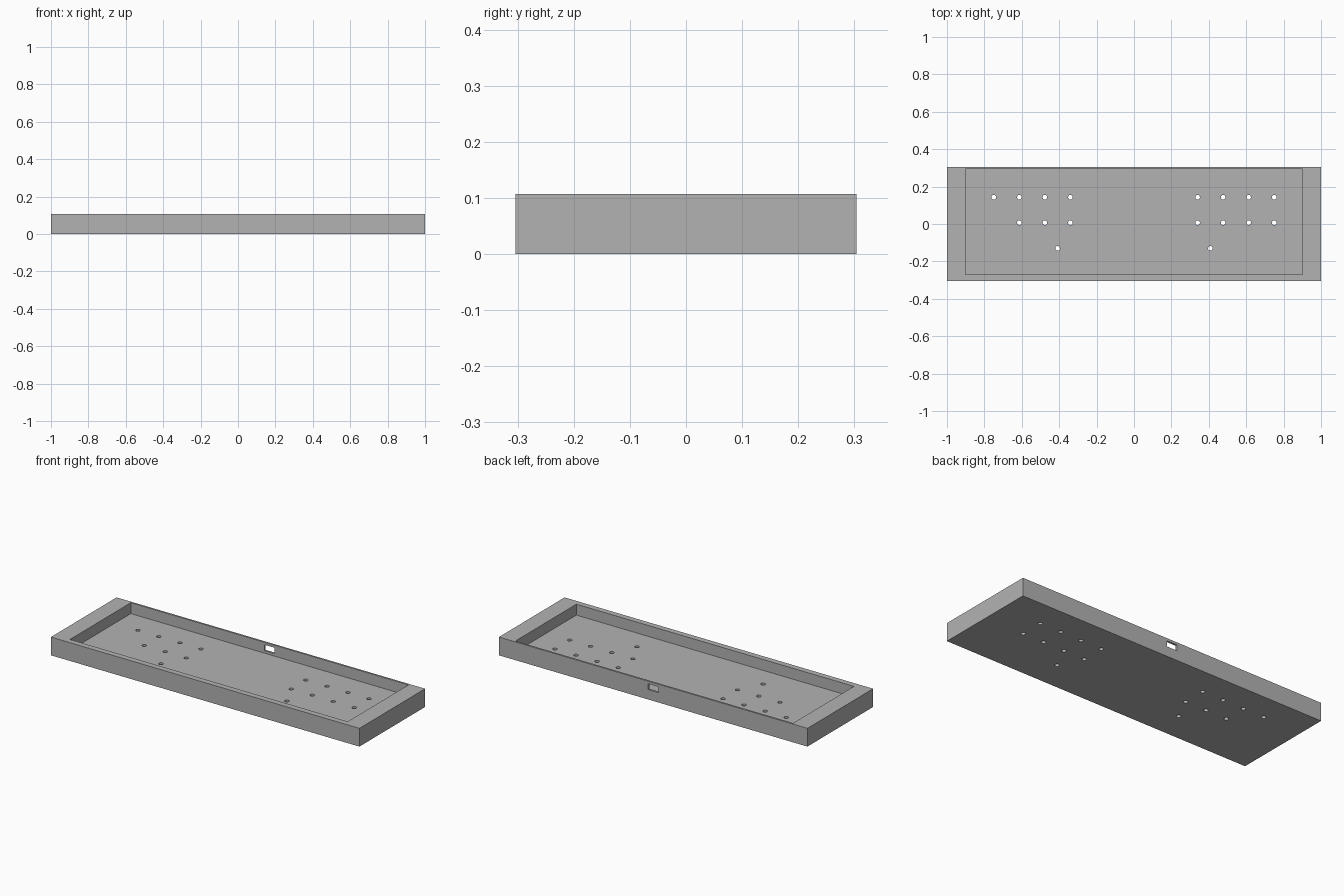
import bpy
import bmesh
from mathutils import Matrix, Vector

if "Cube" in bpy.data.objects:
    bpy.data.objects.remove(bpy.data.objects["Cube"], do_unlink=True)

# Overall sizes
HALF_X, HALF_Y, HEIGHT, FLOOR = 1.0, 0.304, 0.107, 0.043
PITCH, HOLE_RADIUS = 0.1365, 0.0125

grey = bpy.data.materials.new("plain_grey")
grey.use_nodes = True
grey.diffuse_color = (0.45, 0.45, 0.45, 1)
grey.node_tree.nodes["Principled BSDF"].inputs["Base Color"].default_value = grey.diffuse_color


def add_box(bm, low, high):
    low, high = Vector(low), Vector(high)
    place = Matrix.Translation((low + high) / 2) @ Matrix.Diagonal((*(high - low), 1))
    bmesh.ops.create_cube(bm, size=1, matrix=place)


def add_drill(bm, x, y):
    bmesh.ops.create_cone(bm, cap_ends=True, segments=24, radius1=HOLE_RADIUS,
                          radius2=HOLE_RADIUS, depth=0.14,
                          matrix=Matrix.Translation((x, y, 0)))


def make_object(name, bm):
    mesh = bpy.data.meshes.new(name)
    bm.to_mesh(mesh)
    bm.free()
    mesh.materials.append(grey)
    obj = bpy.data.objects.new(name, mesh)
    bpy.context.collection.objects.link(obj)
    return obj


# Solid block of the tray
bm = bmesh.new()
add_box(bm, (-HALF_X, -HALF_Y, 0), (HALF_X, HALF_Y, HEIGHT))
tray = make_object("tray", bm)

# Pocket, closer to the back edge than to the front
bm = bmesh.new()
add_box(bm, (-0.9, -0.27, FLOOR), (0.9, 0.293, HEIGHT + 0.1))
pocket = make_object("pocket_cutter", bm)

# Button holes in two staggered clusters, and the cable slot in the back wall
bm = bmesh.new()
for side in (-1, 1):
    for row, y in enumerate((0.143, 0.007)):
        count = 3 if side < 0 and row == 1 else 4
        for i in range(count):
            add_drill(bm, side * (0.34 + i * PITCH), y)
    add_drill(bm, side * (0.34 + PITCH / 2), -0.13)
add_box(bm, (-0.033, 0.27, 0.058), (0.033, 0.33, 0.092))
openings = make_object("openings_cutter", bm)

# Cut the tray and drop the cutters
bpy.context.view_layer.objects.active = tray
for cutter in (pocket, openings):
    cutter.hide_render = True
    mod = tray.modifiers.new(cutter.name, "BOOLEAN")
    mod.operation = "DIFFERENCE"
    mod.solver = "EXACT"
    mod.object = cutter
    bpy.ops.object.modifier_apply(modifier=mod.name)
    bpy.data.objects.remove(cutter, do_unlink=True)
